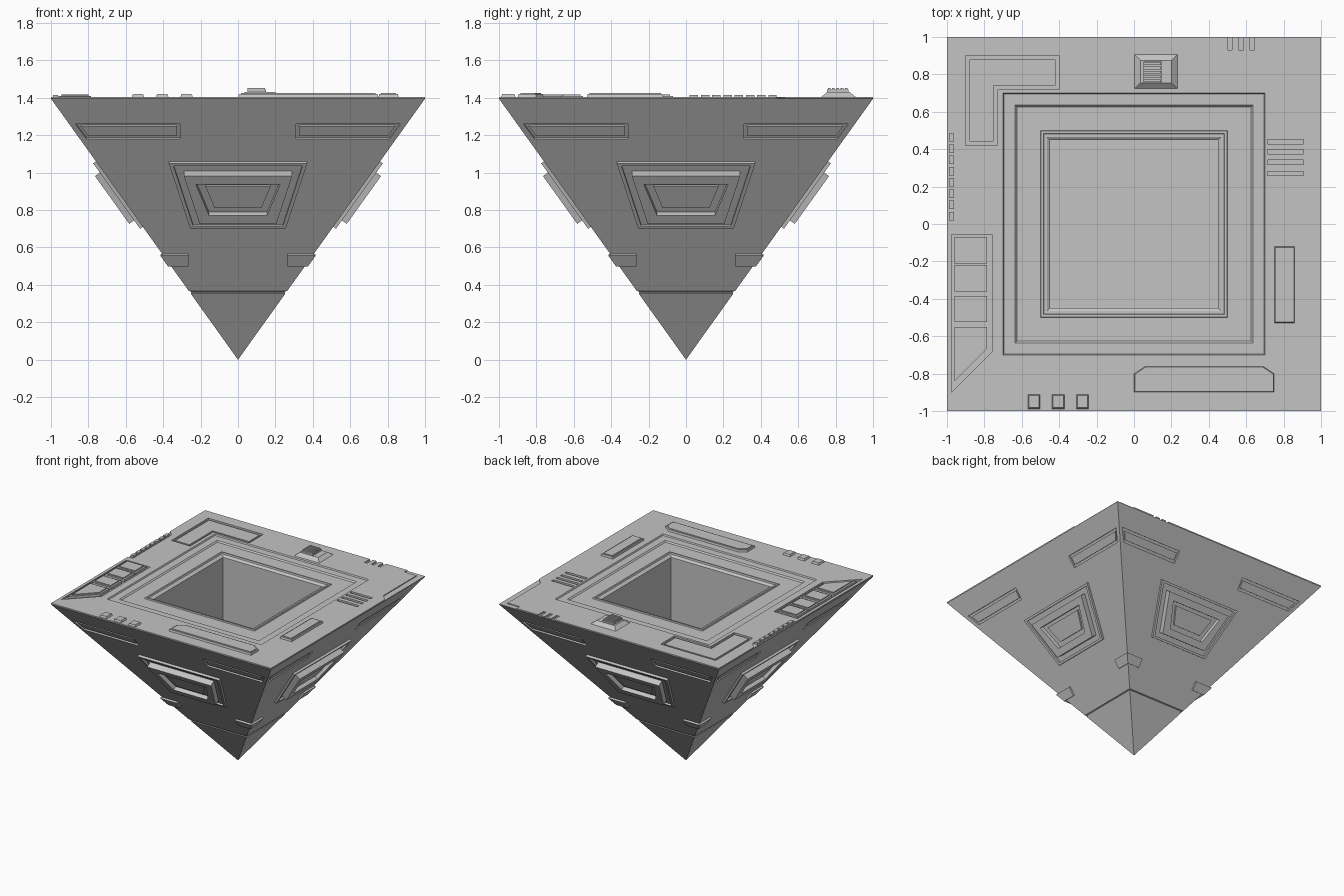
import bpy, bmesh, math
from mathutils import Vector, Matrix

cube = bpy.data.objects.get("Cube")
if cube:
    bpy.data.objects.remove(cube, do_unlink=True)

TOP, RIM = 1.405, 1.395          # deck height, height where the slopes end
GREY = (0.55, 0.55, 0.55, 1)
mat = bpy.data.materials.new("stone_grey")
mat.use_nodes = True
mat.diffuse_color = GREY
mat.node_tree.nodes["Principled BSDF"].inputs["Base Color"].default_value = GREY

slope_len = math.hypot(1, RIM)
OUT, DOWN = RIM / slope_len, 1 / slope_len   # slope normal components


def on_deck(u, v, d):
    return Vector((u, v, TOP + d))


def on_slope(side):
    """Map (x, height, offset) onto one of the four slopes."""
    turn = Matrix.Rotation(side * math.pi / 2, 3, 'Z')

    def place(x, z, d):
        half = z / RIM
        if abs(x) > half - 0.005:            # mitre at the corner edge
            x += math.copysign(OUT * d, x)
        return turn @ Vector((x, -half - OUT * d, z - DOWN * d))
    return place


def inset(pts, d):
    """Move a counter-clockwise outline inwards by d."""
    out = []
    for i, p in enumerate(pts):
        p = Vector(p)
        a = (p - Vector(pts[i - 1])).normalized()
        b = (Vector(pts[(i + 1) % len(pts)]) - p).normalized()
        na, nb = Vector((-a.y, a.x)), Vector((-b.y, b.x))
        out.append(p + (na + nb) * d / (1 + na.dot(nb)))
    return out


def loft(bm, loops, caps=True):
    """Skin a list of point loops and close both ends."""
    rings = [[bm.verts.new(p) for p in loop] for loop in loops]
    new = []
    for a, b in zip(rings, rings[1:]):
        for i in range(len(a)):
            j = (i + 1) % len(a)
            new.append(bm.faces.new((a[i], a[j], b[j], b[i])))
    if caps:
        new += [bm.faces.new(rings[0][::-1]), bm.faces.new(rings[-1])]
    bmesh.ops.recalc_face_normals(bm, faces=new)


def prism(bm, pts, place, low, high, taper=0):
    tip = inset(pts, taper) if taper else pts
    loft(bm, [[place(*p, low) for p in pts], [place(*p, high) for p in tip]])


def finish(name, bm):
    me = bpy.data.meshes.new(name)
    bm.to_mesh(me)
    bm.free()
    me.materials.append(mat)
    ob = bpy.data.objects.new(name, me)
    bpy.context.collection.objects.link(ob)
    return ob


def rect(x0, y0, x1, y1):
    return [(x0, y0), (x1, y0), (x1, y1), (x0, y1)]


def square(h, z):
    return [Vector((x, y, z)) for x, y in rect(-h, -h, h, h)]


# Body: seam groove near the tip, stepped deck and straight-walled pit
body_bm = bmesh.new()
profile = [(0.0005, 0), (0.354 / RIM, 0.354), (0.357 / RIM - 0.008, 0.357),
           (0.364 / RIM - 0.008, 0.364), (0.367 / RIM, 0.367),
           (1, RIM), (1, TOP), (0.70, TOP), (0.695, 1.395), (0.635, 1.395),
           (0.625, 1.385), (0.5, 1.385), (0.497, 1.394), (0.485, 1.394),
           (0.48, 1.385), (0.465, 1.385), (0.45, 1.375), (0.45, 0.72)]
loft(body_bm, [square(h, z) for h, z in profile])
body = finish("pyramid_body", body_bm)

cut = bmesh.new()
plates = bmesh.new()


def recessed(pts, place, margin=0.02, depth=0.016):
    """Sunken outline with a nearly flush plate inside it."""
    prism(cut, pts, place, -depth, 0.03)
    prism(plates, inset(pts, margin), place, -depth - 0.005, -0.003)


# Deck recesses: corner L
recessed([(-0.9, 0.42), (-0.73, 0.42), (-0.73, 0.72), (-0.4, 0.72),
          (-0.4, 0.9), (-0.9, 0.9)], on_deck)
# Deck recesses: stepped cut in the far corner and notched side strip
prism(cut, [(0.95, 0.53), (1.02, 0.46), (1.02, 1.02), (0.84, 1.02),
            (0.84, 0.96), (0.95, 0.96)], on_deck, -0.007, 0.03)
prism(cut, [(-1.02, 0), (-0.955, 0), (-0.955, 0.5), (-1.02, 0.565)],
      on_deck, -0.007, 0.03)
for i in range(8):
    y = 0.02 + i * 0.06
    prism(plates, rect(-0.99, y, -0.962, y + 0.045), on_deck, -0.012, 0.01)
# Deck recesses: side tray holding four panels
prism(cut, [(-0.975, -0.9), (-0.76, -0.685), (-0.76, -0.055), (-0.975, -0.055)],
      on_deck, -0.014, 0.03)
tray = [rect(-0.96, y, -0.785, y + 0.14) for y in (-0.21, -0.36, -0.525)]
tray.append([(-0.96, -0.84), (-0.785, -0.665), (-0.785, -0.55), (-0.96, -0.55)])
for pts in tray:
    prism(plates, pts, on_deck, -0.02, 0.004)
    prism(plates, inset(pts, 0.015), on_deck, 0, 0.012)
# Deck recesses: slots and edge notches
for y in (0.44, 0.385, 0.33, 0.27):
    prism(cut, rect(0.715, y - 0.012, 0.905, y + 0.012), on_deck, -0.015, 0.03)
for x in (0.5, 0.56, 0.62):
    prism(cut, rect(x, 0.93, x + 0.025, 1.02), on_deck, -0.012, 0.03)

# Slope recesses: a long panel at each end of every slope
for side in range(4):
    place = on_slope(side)
    bar = [(0.31, 1.18), (0.81, 1.18), (0.87, 1.26), (0.31, 1.26)]
    mirrored = [(-x, z) for x, z in reversed(bar)]
    for pts in (bar, mirrored):
        recessed(pts, place, 0.015, 0.014)

cutter = finish("cutter", cut)
cutter.hide_render = True
mod = body.modifiers.new("recesses", 'BOOLEAN')
mod.operation, mod.solver, mod.object = 'DIFFERENCE', 'EXACT', cutter
graph = bpy.context.evaluated_depsgraph_get()
body.data = bpy.data.meshes.new_from_object(body.evaluated_get(graph))
body.modifiers.clear()
bpy.data.objects.remove(cutter, do_unlink=True)
finish("inlaid_plates", plates)

# Raised deck panels
raised = bmesh.new()
tab = [(0, -0.9), (0.75, -0.9), (0.75, -0.8), (0.69, -0.76), (0.06, -0.76), (0, -0.8)]
for pts in (tab, rect(0.75, -0.53, 0.86, -0.12)):
    prism(raised, pts, on_deck, -0.005, 0.015, 0.005)
    prism(raised, inset(pts, 0.015), on_deck, 0.01, 0.02)
for x in (-0.57, -0.44, -0.31):
    prism(raised, rect(x, -0.99, x + 0.07, -0.91), on_deck, -0.005, 0.015, 0.008)
finish("raised_deck_panels", raised)

# Vent: sloped base with a slatted block
vent = bmesh.new()
prism(vent, rect(0, 0.72, 0.235, 0.91), on_deck, -0.003, 0.025, 0.035)
prism(vent, rect(0.05, 0.755, 0.15, 0.87), on_deck, 0.02, 0.038)
for i in range(5):
    y = 0.758 + i * 0.023
    prism(vent, rect(0.05, y, 0.145, y + 0.014), on_deck, 0.03, 0.048)
finish("deck_vent", vent)

# Slope hatches (half width and height at top, at bottom, offset) and corner clamps
steps = [(0.37, 1.06, 0.255, 0.71, (-0.005, 0.018)),
         (0.345, 1.045, 0.24, 0.725, (0.018, 0.004)),
         (0.29, 1.01, 0.205, 0.755, (0.004, 0.05)),
         (0.225, 0.965, 0.155, 0.80, (0.05, 0.018)),
         (0.175, 0.945, 0.125, 0.83, (0.018, 0.032))]
clamp = [(0.265, 0.505), (0.505 / RIM, 0.505), (0.565 / RIM, 0.565), (0.265, 0.565)]
for side, label in enumerate(("front", "right", "back", "left")):
    place = on_slope(side)
    bm = bmesh.new()
    loft(bm, [[place(-wb, zb, d), place(wb, zb, d), place(wt, zt, d), place(-wt, zt, d)]
              for wt, zt, wb, zb, ds in steps for d in ds])
    finish(label + "_hatch", bm)
    bm = bmesh.new()
    for sign in (1, -1):
        prism(bm, [(sign * x, z) for x, z in clamp], place, -0.004, 0.014)
    finish(label + "_corner_clamps", bm)
